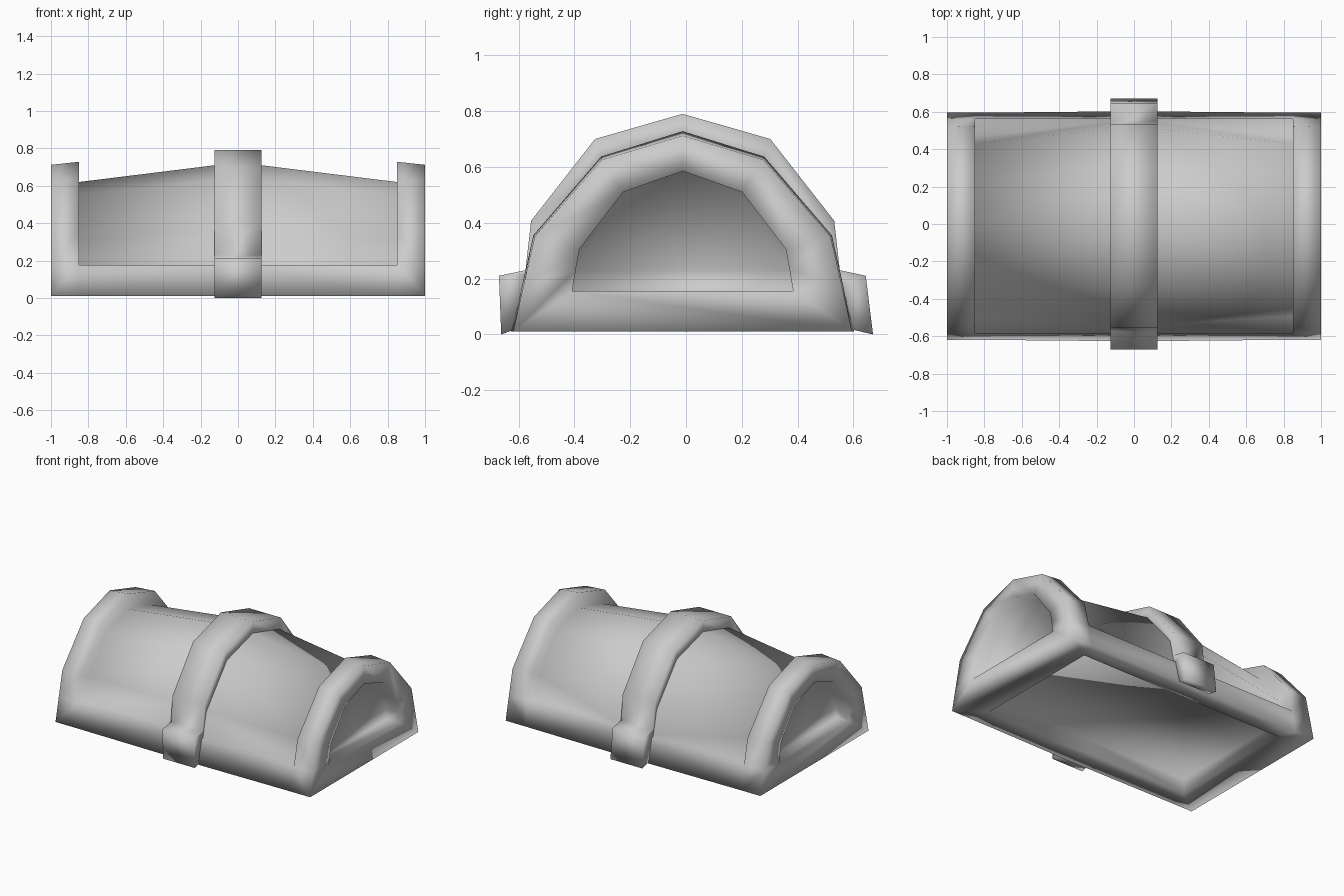
import bpy
import bmesh

old = bpy.data.objects.get("Cube")
if old:
    bpy.data.objects.remove(old, do_unlink=True)

grey = bpy.data.materials.new("plain_grey")
grey.use_nodes = True
GREY = (0.6, 0.6, 0.6, 1)
grey.diffuse_color = GREY
grey.node_tree.nodes["Principled BSDF"].inputs["Base Color"].default_value = GREY

MID_Y = -0.012   # mirror plane of the arches


def arch(half):
    """Full front-to-back arch from half a profile ending at the peak."""
    return [(MID_Y - y, z) for y, z in half] + [(MID_Y + y, z) for y, z in half[-2::-1]]


def ring(bm, profile, x):
    return [bm.verts.new((x, y, z)) for y, z in profile]


def bridge(bm, a, b):
    for i in range(len(a) - 1):
        bm.faces.new((a[i], a[i + 1], b[i + 1], b[i]))


def finish(bm, name):
    bmesh.ops.recalc_face_normals(bm, faces=bm.faces)
    for f in bm.faces:
        f.smooth = True
    mesh = bpy.data.meshes.new(name)
    bm.to_mesh(mesh)
    bm.free()
    mesh.materials.append(grey)
    obj = bpy.data.objects.new(name, mesh)
    bpy.context.collection.objects.link(obj)
    return obj


END = arch([(0.607, 0.01), (0.57, 0.175), (0.53, 0.35), (0.29, 0.625), (0, 0.712)])
RIM = arch([(0.607, 0.01), (0.575, 0.175), (0.535, 0.355), (0.292, 0.637), (0, 0.728)])
PANEL = arch([(0.48, 0.175), (0.44, 0.31), (0.25, 0.555), (0, 0.62)])
CENTRE = arch([(0.615, 0.01), (0.575, 0.175), (0.535, 0.36), (0.3, 0.64), (0, 0.725)])
RECESS = arch([(0.396, 0.155), (0.383, 0.23), (0.37, 0.305), (0.213, 0.51), (0, 0.585)])

# Domed lid: rims at both ends, sunken panels, sunken ends and underside
bm = bmesh.new()
centre = ring(bm, CENTRE, 0)
LIP_Y, LIP_X, FLOOR_Z = 0.47, 0.81, 0.11


def underside(x, z):
    return ring(bm, [(-LIP_Y, z), (LIP_Y, z)], x)


lip_mid, floor_mid = underside(0, 0.01), underside(0, FLOOR_Z)
for s in (-1, 1):
    end, rim = ring(bm, END, s), ring(bm, RIM, 0.85 * s)
    panel = ring(bm, PANEL, 0.85 * s)
    mouth, back = ring(bm, RECESS, s), ring(bm, RECESS, 0.9 * s)
    # end rim and sunken panel
    bridge(bm, end, rim)
    bridge(bm, rim[1:-1], panel)
    bridge(bm, panel, centre[1:-1])
    # sunken end
    bridge(bm, end + end[:1], mouth + mouth[:1])
    bridge(bm, mouth + mouth[:1], back + back[:1])
    bm.faces.new(back)
    # underside lip, walls and floor
    lip, floor = underside(LIP_X * s, 0.01), underside(LIP_X * s, FLOOR_Z)
    bm.faces.new((end[0], end[-1], lip[1], lip[0]))
    bridge(bm, lip, floor)
    bridge(bm, floor, floor_mid)
    for outer, inner, k in ((0, 1, 0), (-1, -2, 1)):
        # bottom bar face and its top ledge
        bm.faces.new((rim[outer], rim[inner], centre[inner], centre[outer]))
        bm.faces.new((rim[inner], panel[outer], centre[inner]))
        bm.faces.new((end[outer], rim[outer], centre[outer], lip_mid[k], lip[k]))
        bm.faces.new((lip[k], lip_mid[k], floor_mid[k], floor[k]))
finish(bm, "domed_lid")

# Raised centre band with a block at each foot
OUTER = arch([(0.65, 0), (0.656, 0.21), (0.563, 0.23), (0.543, 0.407), (0.314, 0.7), (0, 0.79)])
OUTER[-1] = (0.67, 0)
OUTER[1] = (-0.67, 0.21)
INNER = arch([(0.595, 0.02), (0.55, 0.17), (0.53, 0.22), (0.5, 0.33), (0.28, 0.6), (0, 0.68)])
bm = bmesh.new()
loops = [ring(bm, p, x) for p, x in
         ((OUTER, -0.125), (OUTER, 0.125), (INNER, 0.125), (INNER, -0.125))]
for a, b in zip(loops, loops[1:] + loops[:1]):
    bridge(bm, a, b)
for k in (0, -1):
    bm.faces.new([loop[k] for loop in loops])
finish(bm, "centre_band")
